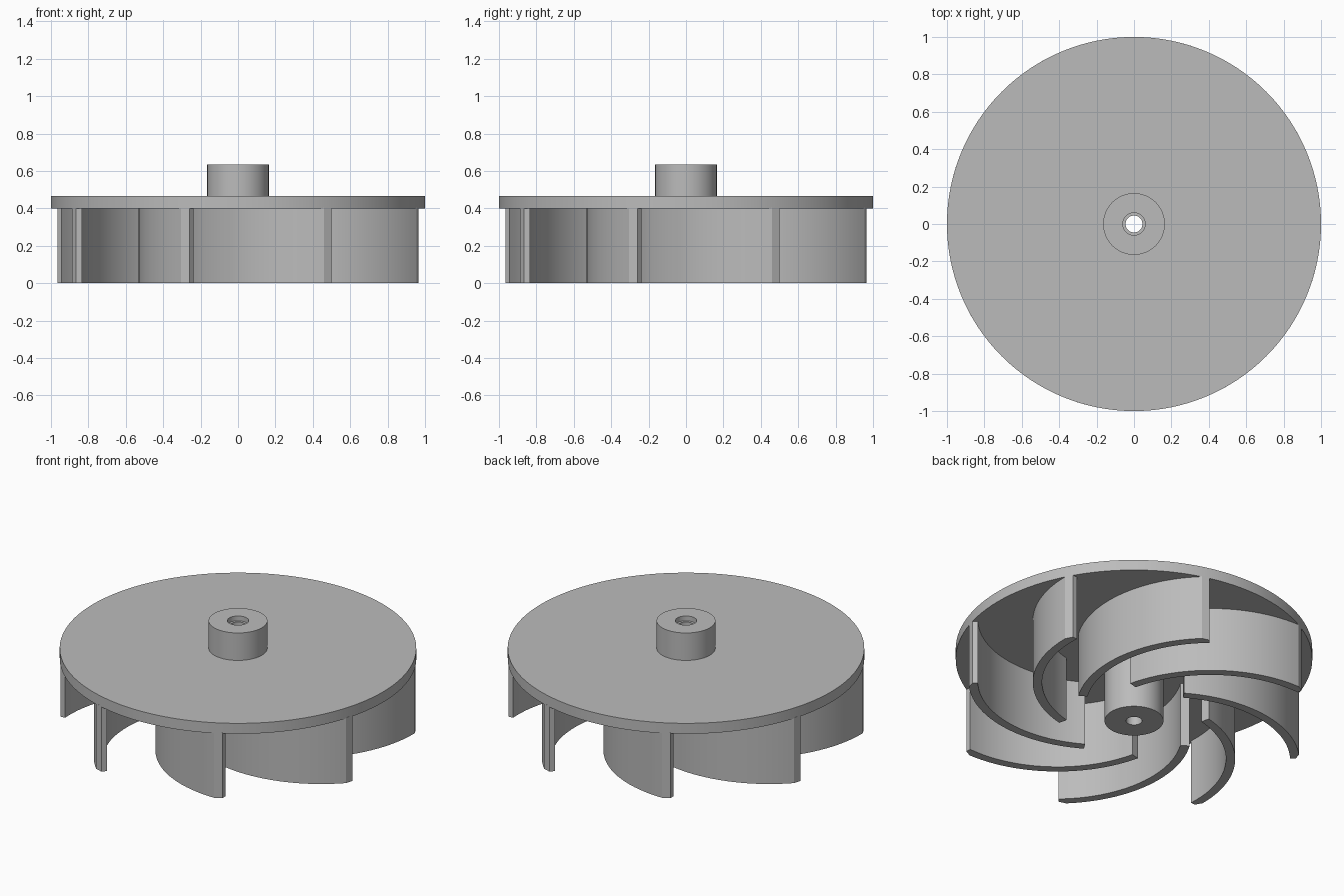
import bpy, bmesh, math

if "Cube" in bpy.data.objects:
    bpy.data.objects.remove(bpy.data.objects["Cube"])

# One plain grey for the whole part
grey = bpy.data.materials.new("plain grey")
grey.use_nodes = True
colour = (0.5, 0.5, 0.5, 1)
grey.diffuse_color = colour
grey.node_tree.nodes["Principled BSDF"].inputs["Base Color"].default_value = colour


def finish(bm, name):
    bmesh.ops.recalc_face_normals(bm, faces=bm.faces)
    mesh = bpy.data.meshes.new(name)
    bm.to_mesh(mesh)
    bm.free()
    mesh.materials.append(grey)
    obj = bpy.data.objects.new(name, mesh)
    bpy.context.collection.objects.link(obj)
    bpy.ops.object.select_all(action='DESELECT')
    obj.select_set(True)
    bpy.context.view_layer.objects.active = obj
    bpy.ops.object.shade_smooth_by_angle(angle=math.radians(20))
    return obj


def lathe(name, profile, steps):
    """Revolve a closed (radius, z) profile around the z axis."""
    bm = bmesh.new()
    verts = [bm.verts.new((r, 0, z)) for r, z in profile]
    edges = [bm.edges.new((verts[i - 1], verts[i])) for i in range(len(verts))]
    bmesh.ops.spin(bm, geom=verts + edges, cent=(0, 0, 0), axis=(0, 0, 1),
                   angle=math.tau, steps=steps, use_merge=True)
    bmesh.ops.remove_doubles(bm, verts=bm.verts, dist=1e-5)
    return finish(bm, name)


# Disc and bored hub with a shallow counterbore on top
DISC_BOTTOM, DISC_TOP, HUB_TOP = 0.40, 0.465, 0.635
lathe("disc", [(0.15, DISC_BOTTOM), (1, DISC_BOTTOM), (1, DISC_TOP), (0.15, DISC_TOP)], 128)
lathe("hub", [(0.045, 0), (0.165, 0), (0.165, HUB_TOP), (0.06, HUB_TOP),
              (0.06, HUB_TOP - 0.03), (0.045, HUB_TOP - 0.03)], 64)

# Curved vanes: an arc-shaped strip whose outer tip is trimmed to the disc rim
CX, CY = 0.229, -0.411
R_OUT, R_IN = 0.76, 0.708
A_INNER, A_TRIM, A_TIP, R_TIP = 211.4, 134.5, 131.3, 0.739
STEPS = 24


def vane_point(radius, degrees):
    a = math.radians(degrees)
    return CX + radius * math.cos(a), CY - radius * math.sin(a)


def arc(radius, start, end):
    return [vane_point(radius, start + (end - start) * i / STEPS) for i in range(STEPS + 1)]


outline = arc(R_OUT, A_INNER, A_TRIM) + [vane_point(R_TIP, A_TIP)] + arc(R_IN, A_TIP, A_INNER)

for k in range(8):
    bm = bmesh.new()
    face = bm.faces.new([bm.verts.new((x, y, 0)) for x, y in outline])
    top = bmesh.ops.extrude_face_region(bm, geom=[face])["geom"]
    bmesh.ops.translate(bm, vec=(0, 0, DISC_BOTTOM + 0.005),
                        verts=[v for v in top if isinstance(v, bmesh.types.BMVert)])
    vane = finish(bm, f"vane_{k + 1}")
    vane.rotation_euler.z = k * math.tau / 8
